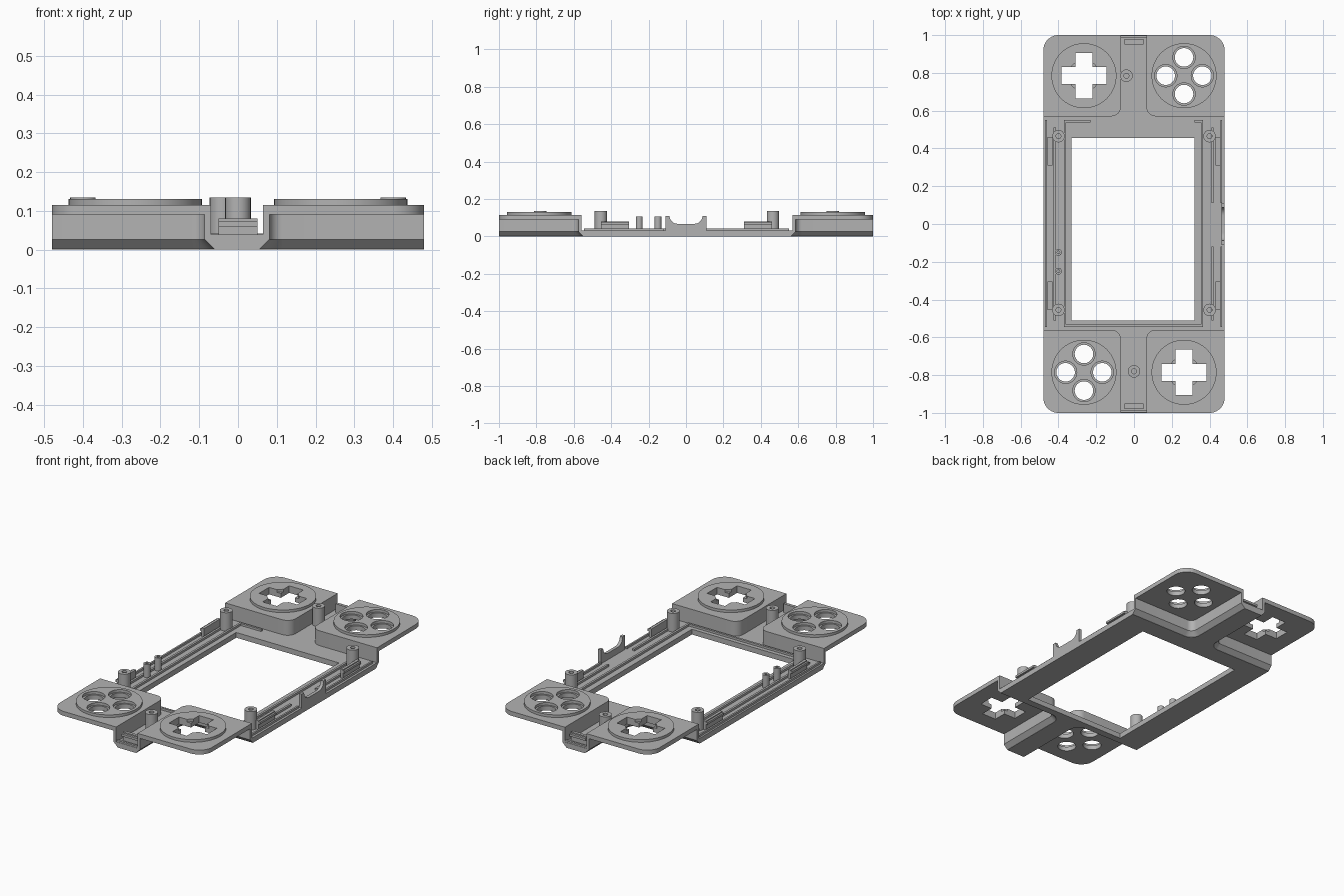
import bpy, bmesh, math
from mathutils import Vector

if "Cube" in bpy.data.objects:
    bpy.data.objects.remove(bpy.data.objects["Cube"])

grey = bpy.data.materials.new("matte grey plastic")
grey.use_nodes = True
grey.diffuse_color = (0.45, 0.45, 0.45, 1)
grey.node_tree.nodes["Principled BSDF"].inputs["Base Color"].default_value = (0.45, 0.45, 0.45, 1)

parts = []
FLOOR, PLATE, TOP = 0.03, 0.09, 0.115
HALF_X, HALF_Y = 0.48, 1.0


def finish(name, bm):
    bmesh.ops.recalc_face_normals(bm, faces=bm.faces)
    mesh = bpy.data.meshes.new(name)
    bm.to_mesh(mesh)
    bm.free()
    mesh.materials.append(grey)
    ob = bpy.data.objects.new(name, mesh)
    bpy.context.collection.objects.link(ob)
    parts.append(ob)
    return ob


def prism(name, outline, z0, z1):
    bm = bmesh.new()
    face = bm.faces.new([bm.verts.new((x, y, z0)) for x, y in outline])
    ext = bmesh.ops.extrude_face_region(bm, geom=[face])
    top = [v for v in ext["geom"] if isinstance(v, bmesh.types.BMVert)]
    bmesh.ops.translate(bm, verts=top, vec=(0, 0, z1 - z0))
    return finish(name, bm)


def rect(x0, x1, y0, y1):
    return [(x0, y0), (x1, y0), (x1, y1), (x0, y1)]


def box(name, x0, x1, y0, y1, z0, z1):
    return prism(name, rect(x0, x1, y0, y1), z0, z1)


def arc(cx, cy, r, a0, a1, n):
    angles = [math.radians(a0 + (a1 - a0) * i / n) for i in range(n + 1)]
    return [(cx + r * math.cos(a), cy + r * math.sin(a)) for a in angles]


def circle(cx, cy, r, n=40):
    return arc(cx, cy, r, 0, 360, n)[:-1]


def sweep(name, path, profile, closed=False):
    """Sweep a closed (offset, z) profile along path(offset)."""
    bm = bmesh.new()
    lines = [[bm.verts.new((x, y, z)) for x, y in path(d)] for d, z in profile]
    n, m = len(lines), len(lines[0])
    for i in range(n):
        a, b = lines[i], lines[(i + 1) % n]
        for j in range(m if closed else m - 1):
            k = (j + 1) % m
            bm.faces.new((a[j], a[k], b[k], b[j]))
    if not closed:
        bm.faces.new([l[0] for l in lines])
        bm.faces.new([l[-1] for l in lines])
    return finish(name, bm)


def cut(ob, outlines):
    for outline in outlines:
        cutter = prism("cutter", outline, -0.1, 0.3)
        parts.remove(cutter)
        cutter.hide_render = True
        mod = ob.modifiers.new("cut", "BOOLEAN")
        mod.operation, mod.solver, mod.object = "DIFFERENCE", "EXACT", cutter
        bpy.context.view_layer.objects.active = ob
        bpy.ops.object.modifier_apply(modifier=mod.name)
        bpy.data.objects.remove(cutter)


def tube(name, x, y, r, hole, z1):
    sweep(name, lambda d: circle(x, y, r - d, 24),
          [(0, FLOOR - 0.01), (0, z1), (r - hole, z1), (r - hole, FLOOR - 0.01)], True)


# Inner edge of each raised control pad, offset by d towards the pad
def pad_edge(sx, sy, d):
    ux, vy = (0.065 if sx > 0 else 0.07), (0.57 if sy > 0 else 0.56)
    r = 0.05
    local = [(d, HALF_Y - vy)] + arc(r, r, r - d, 180, 270, 8) + [(HALF_X - ux, d)]
    return [(sx * (ux + u), sy * (vy + v)) for u, v in local]


# Floor with screen opening
outline = []
for sx, sy in ((1, 1), (-1, 1), (-1, -1), (1, -1)):
    edge = pad_edge(sx, sy, -0.009)
    outline += edge[::-1] if sx * sy > 0 else edge
base = prism("floor", outline, 0, FLOOR)
cut(base, [rect(-0.33, 0.32, -0.51, 0.455)])

# Four raised pads with their walls, discs and button openings
wall = [(0, PLATE), (0.016, PLATE), (0.016, 0.026), (-0.01, 0), (-0.01, FLOOR), (0, FLOOR)]
for sx in (1, -1):
    for sy in (1, -1):
        side = ("left" if sx > 0 else "right") + ("_back" if sy > 0 else "_front")
        sweep("pad_wall_" + side, lambda d: pad_edge(sx, sy, d), wall)
        r = 0.08
        corner = [(sx * x, sy * y) for x, y in arc(HALF_X - r, HALF_Y - r, r, 0, 90, 10)]
        pad = prism("pad_" + side, pad_edge(sx, sy, 0) + corner, PLATE, TOP)
        cx, cy = sx * 0.265, sy * 0.785
        disc = prism("pad_disc_" + side, circle(cx, cy, 0.172, 64), TOP, 0.13)
        if sx * sy > 0:
            spots = [(cx + dx, cy + dy) for dx, dy in ((0.097, 0), (-0.097, 0), (0, 0.097), (0, -0.097))]
            cut(pad, [circle(x, y, 0.049) for x, y in spots])
            cut(disc, [circle(x, y, 0.059) for x, y in spots])
        else:
            w, l = 0.045, 0.12
            cross = [rect(cx - w, cx + w, cy - l, cy + l), rect(cx - l, cx + l, cy - w, cy + w)]
            cut(pad, cross)
            cut(disc, cross + [circle(cx, cy, 0.082)])

# Screw bosses and locating pins
for x, y in ((-0.4, 0.465), (0.4, 0.465), (-0.4, -0.455), (0.4, -0.455), (-0.04, 0.785), (0, -0.78)):
    tube("screw_boss", x, y, 0.033, 0.013, 0.135)
for y in (-0.15, -0.25):
    tube("locating_pin", -0.4, y, 0.018, 0.007, 0.105)

# Low ribs framing the screen and running along the long sides
RIB = 0.042
for x in (-0.365, 0.36):
    box("screen_rib", x - 0.006, x + 0.006, -0.545, 0.55, 0.02, RIB)
box("screen_rib_front", -0.365, 0.36, -0.545, -0.533, 0.02, RIB)
box("screen_rib_back_right", -0.365, -0.23, 0.538, 0.55, 0.02, RIB)
box("screen_rib_back_left", 0.32, 0.36, 0.538, 0.55, 0.02, RIB)
box("side_rib_right", -0.426, -0.414, -0.51, 0.51, 0.02, RIB)
box("edge_rib_right", -0.47, -0.46, -0.545, 0.55, 0.02, RIB)
for y0, y1 in ((-0.51, -0.12), (0.11, 0.51)):
    box("side_rib_left", 0.41, 0.422, y0, y1, 0.02, RIB)
for y0, y1 in ((-0.545, -0.12), (0.11, 0.55)):
    box("edge_rib_left", 0.457, 0.467, y0, y1, 0.02, RIB)

# Snap clips with a ridge, along the sides and at both ends
for s in (1, -1):
    for y0, y1 in ((0.31, 0.46), (-0.455, -0.305)):
        xs = sorted((s * 0.432, s * 0.447))
        box("side_clip", *xs, y0, y1, 0.02, 0.08)
        xs = sorted((s * 0.447, s * 0.457))
        box("side_clip_ridge", *xs, y0, y1, 0.062, 0.074)
    box("end_clip", -0.05, 0.05, *sorted((s * 0.95, s * 0.967)), 0.02, 0.08)
    box("end_clip_ridge", -0.05, 0.05, *sorted((s * 0.967, s * 0.98)), 0.06, 0.073)
    box("end_lip", -0.07, 0.065, *sorted((s * 0.985, s * 0.998)), 0.02, 0.039)

# Curved cradle on the left edge, drawn in the y-z plane
cradle = [(-0.11, 0.0), (0.11, 0.0), (0.11, 0.11), (0.09, 0.11)]
cradle += arc(0.045, 0.11, 0.043, 0, -90, 8) + arc(-0.045, 0.11, 0.043, -90, -180, 8)
cradle += [(-0.09, 0.11), (-0.11, 0.11)]
bm = bmesh.new()
face = bm.faces.new([bm.verts.new((0.462, y, z)) for y, z in cradle])
ext = bmesh.ops.extrude_face_region(bm, geom=[face])
bmesh.ops.translate(bm, verts=[v for v in ext["geom"] if isinstance(v, bmesh.types.BMVert)],
                    vec=Vector((0.018, 0, 0)))
finish("side_cradle", bm)

# Smooth round walls, keep sharp edges
bpy.ops.object.select_all(action="DESELECT")
for ob in parts:
    ob.select_set(True)
bpy.context.view_layer.objects.active = parts[0]
bpy.ops.object.shade_smooth_by_angle(angle=math.radians(30))
